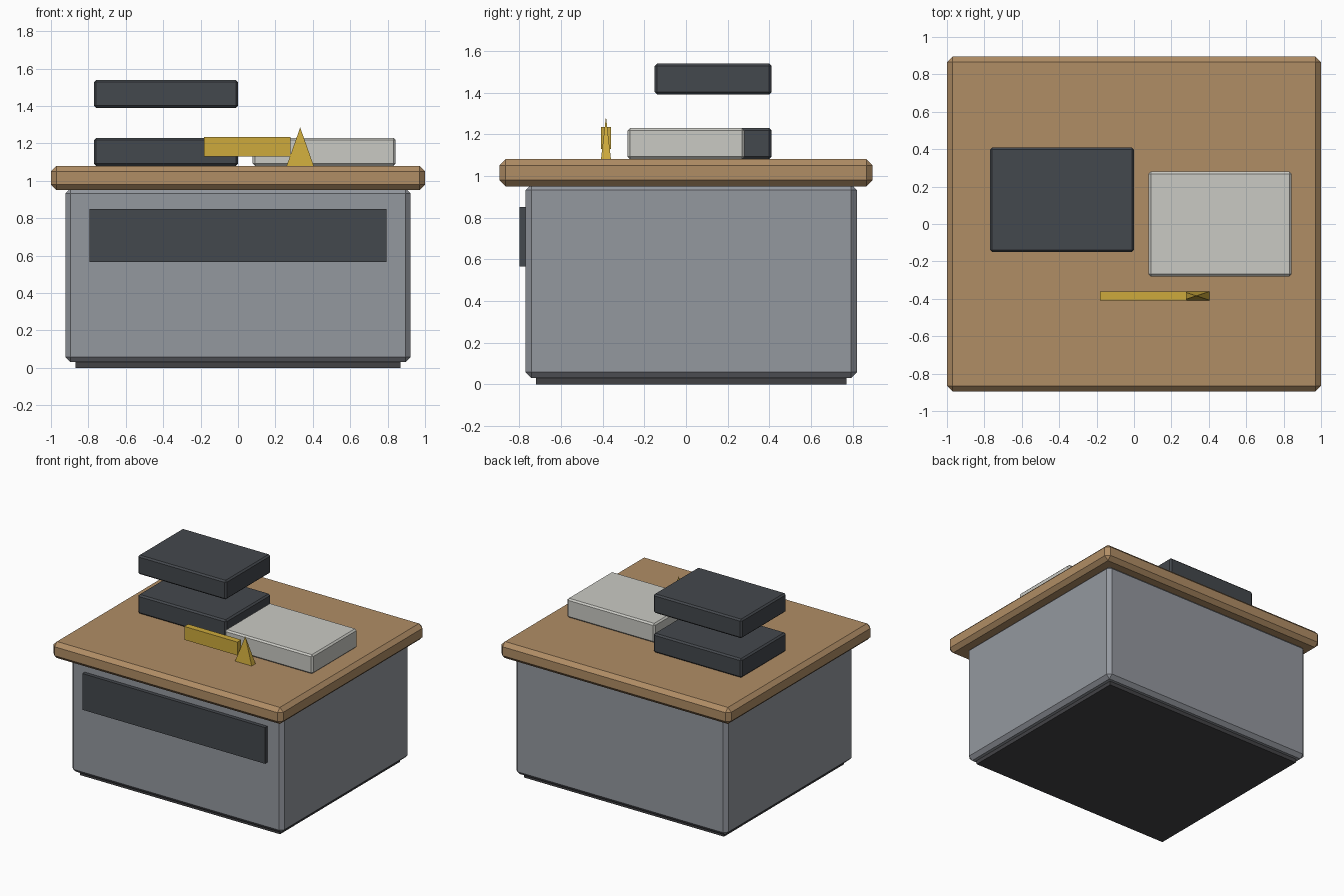
import bpy, bmesh

if "Cube" in bpy.data.objects:
    bpy.data.objects.remove(bpy.data.objects["Cube"])


def srgb(r, g, b):
    f = lambda c: c / 12.92 if c <= 0.04045 else ((c + 0.055) / 1.055) ** 2.4
    return (f(r / 255), f(g / 255), f(b / 255), 1.0)


def material(name, rgb):
    m = bpy.data.materials.new(name)
    m.diffuse_color = srgb(*rgb)
    m.use_nodes = True
    m.node_tree.nodes["Principled BSDF"].inputs["Base Color"].default_value = m.diffuse_color
    return m


WOOD = material("wood", (176, 141, 101))
GREY = material("steel grey", (148, 152, 159))
DARK = material("charcoal", (68, 72, 77))
PALE = material("pale grey", (202, 202, 196))
GOLD = material("gold", (205, 170, 60))
BASE = material("plinth dark", (66, 66, 69))


def box(name, x, y, z, mat, chamfer=0.0, apex=False):
    """Box between (min, max) pairs; apex collapses the top face to a point."""
    bm = bmesh.new()
    bmesh.ops.create_cube(bm, size=1)
    for v in bm.verts:
        v.co = [lo + (c + 0.5) * (hi - lo) for c, (lo, hi) in zip(v.co, (x, y, z))]
    if apex:
        top = [v for v in bm.verts if v.co.z > z[1] - 1e-4]
        bmesh.ops.pointmerge(bm, verts=top,
                             merge_co=(sum(x) / 2, sum(y) / 2, z[1]))
    if chamfer:
        bmesh.ops.bevel(bm, geom=bm.edges[:], offset=chamfer, segments=1,
                        affect='EDGES')
    bmesh.ops.recalc_face_normals(bm, faces=bm.faces[:])
    me = bpy.data.meshes.new(name)
    bm.to_mesh(me)
    bm.free()
    me.materials.append(mat)
    ob = bpy.data.objects.new(name, me)
    bpy.context.collection.objects.link(ob)
    return ob


# Desk body
box("plinth", (-0.87, 0.87), (-0.72, 0.77), (0, 0.08), BASE)
box("cabinet", (-0.923, 0.923), (-0.77, 0.82), (0.03, 0.96), GREY, 0.028)
box("desk_top", (-1, 1), (-0.895, 0.895), (0.95, 1.08), WOOD, 0.03)
box("front_panel", (-0.795, 0.795), (-0.8, -0.76), (0.565, 0.85), DARK)

# Trays
for i, z in enumerate((1.08, 1.39)):
    box(f"dark_tray_{i + 1}", (-0.77, 0), (-0.15, 0.41), (z, z + 0.15), DARK, 0.012)
box("pale_tray", (0.078, 0.843), (-0.28, 0.28), (1.08, 1.23), PALE, 0.012)

# Name plate bar and its pointed marker
box("bar", (-0.182, 0.28), (-0.408, -0.36), (1.13, 1.235), GOLD)
box("pointed_marker", (0.26, 0.405), (-0.408, -0.36), (1.08, 1.285), GOLD, apex=True)
